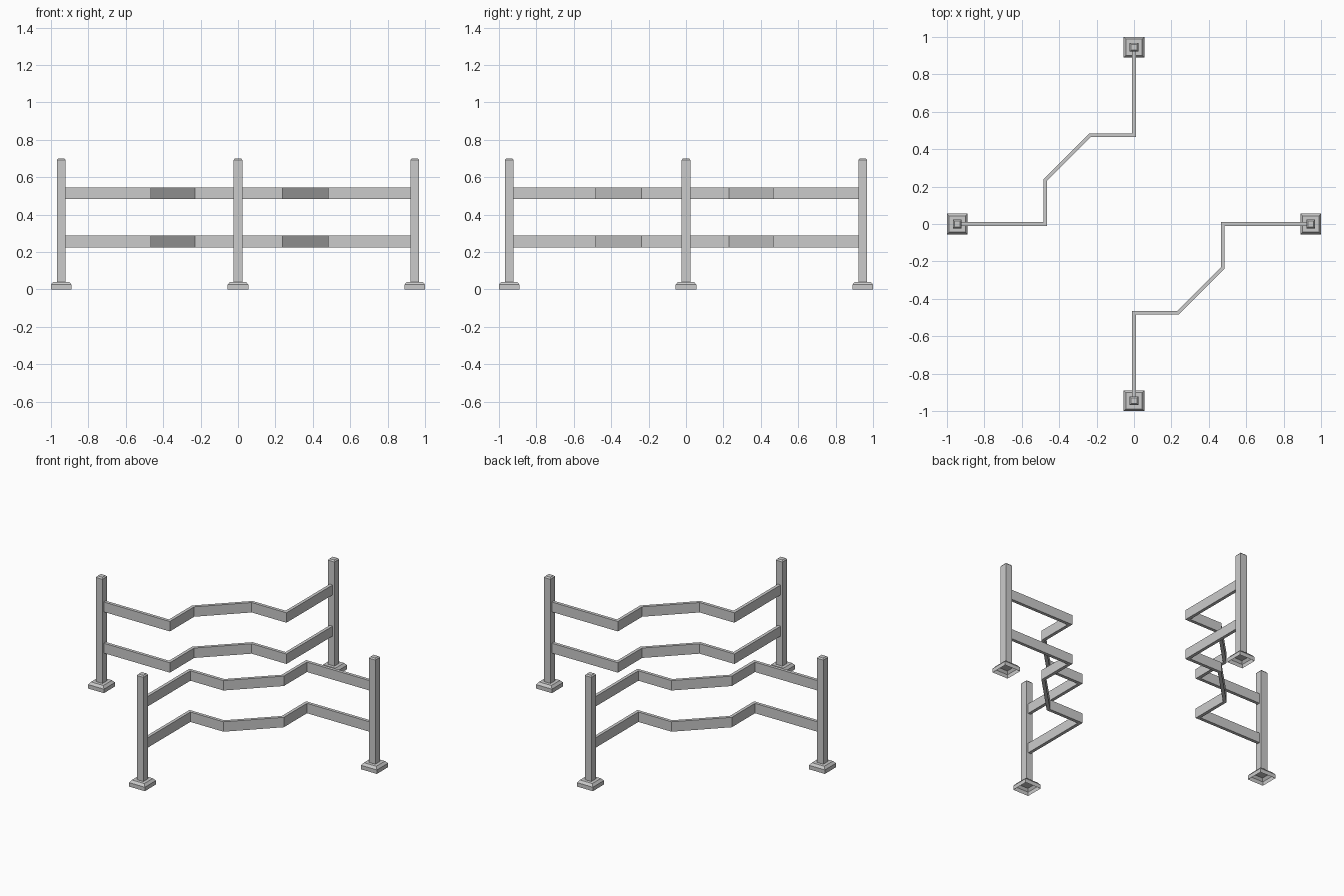
import bpy, bmesh
from mathutils import Vector

cube = bpy.data.objects.get("Cube")
if cube:
    bpy.data.objects.remove(cube, do_unlink=True)

GREY = 0.6
metal = bpy.data.materials.new("grey_metal")
metal.use_nodes = True
metal.diffuse_color = (GREY, GREY, GREY, 1)
metal.node_tree.nodes["Principled BSDF"].inputs["Base Color"].default_value = (GREY, GREY, GREY, 1)


def finish(name, bm):
    mesh = bpy.data.meshes.new(name)
    bm.to_mesh(mesh)
    bm.free()
    mesh.materials.append(metal)
    obj = bpy.data.objects.new(name, mesh)
    bpy.context.collection.objects.link(obj)
    return obj


def square_stack(name, centre, levels, open_bottom=False):
    """Loft square rings given as (half width, height), capped at the ends."""
    bm = bmesh.new()
    corners = [(-1, -1), (1, -1), (1, 1), (-1, 1)]
    rings = [[bm.verts.new((centre[0] + sx * h, centre[1] + sy * h, z)) for sx, sy in corners]
             for h, z in levels]
    for low, high in zip(rings, rings[1:]):
        for i in range(4):
            j = (i + 1) % 4
            bm.faces.new((low[i], low[j], high[j], high[i]))
    bm.faces.new(rings[-1])
    if not open_bottom:
        bm.faces.new(rings[0][::-1])
    return finish(name, bm)


def rail(name, path, low, high, half):
    """Sweep a flat bar along a plan path with mitred corners."""
    bm = bmesh.new()
    points = [Vector(p) for p in path]
    steps = [(b - a).normalized() for a, b in zip(points, points[1:])]
    rings = []
    for i, p in enumerate(points):
        before, after = steps[max(i - 1, 0)], steps[min(i, len(steps) - 1)]
        tangent = (before + after).normalized()
        side = Vector((-tangent.y, tangent.x)) * half / tangent.dot(after)
        a, b = p + side, p - side
        rings.append([bm.verts.new((q.x, q.y, z))
                      for q, z in ((a, low), (b, low), (b, high), (a, high))])
    for r, s in zip(rings, rings[1:]):
        for i in range(4):
            j = (i + 1) % 4
            bm.faces.new((r[i], r[j], s[j], s[i]))
    bm.faces.new(rings[0][::-1])
    bm.faces.new(rings[-1])
    bmesh.ops.recalc_face_normals(bm, faces=bm.faces)
    return finish(name, bm)


# Two matching fences, half a turn apart
FAR, MID, NEAR = 0.945, 0.475, 0.235
plan = [(-FAR, 0), (-MID, 0), (-MID, NEAR), (-NEAR, MID), (0, MID), (0, FAR)]
for fence, turn in (("back", 1), ("front", -1)):
    path = [(x * turn, y * turn) for x, y in plan]

    # Posts with chamfered tops, on hollow chamfered feet
    for end, spot in (("side", path[0]), ("centre", path[-1])):
        square_stack(f"{fence}_{end}_post", spot, [(0.023, 0.038), (0.023, 0.692), (0.016, 0.7)])
        square_stack(f"{fence}_{end}_foot", spot,
                     [(0.055, 0), (0.055, 0.025), (0.043, 0.04)], open_bottom=True)

    # Lower and upper rails
    for level, low in (("lower", 0.225), ("upper", 0.483)):
        rail(f"{fence}_{level}_rail", path, low, low + 0.062, 0.01)
